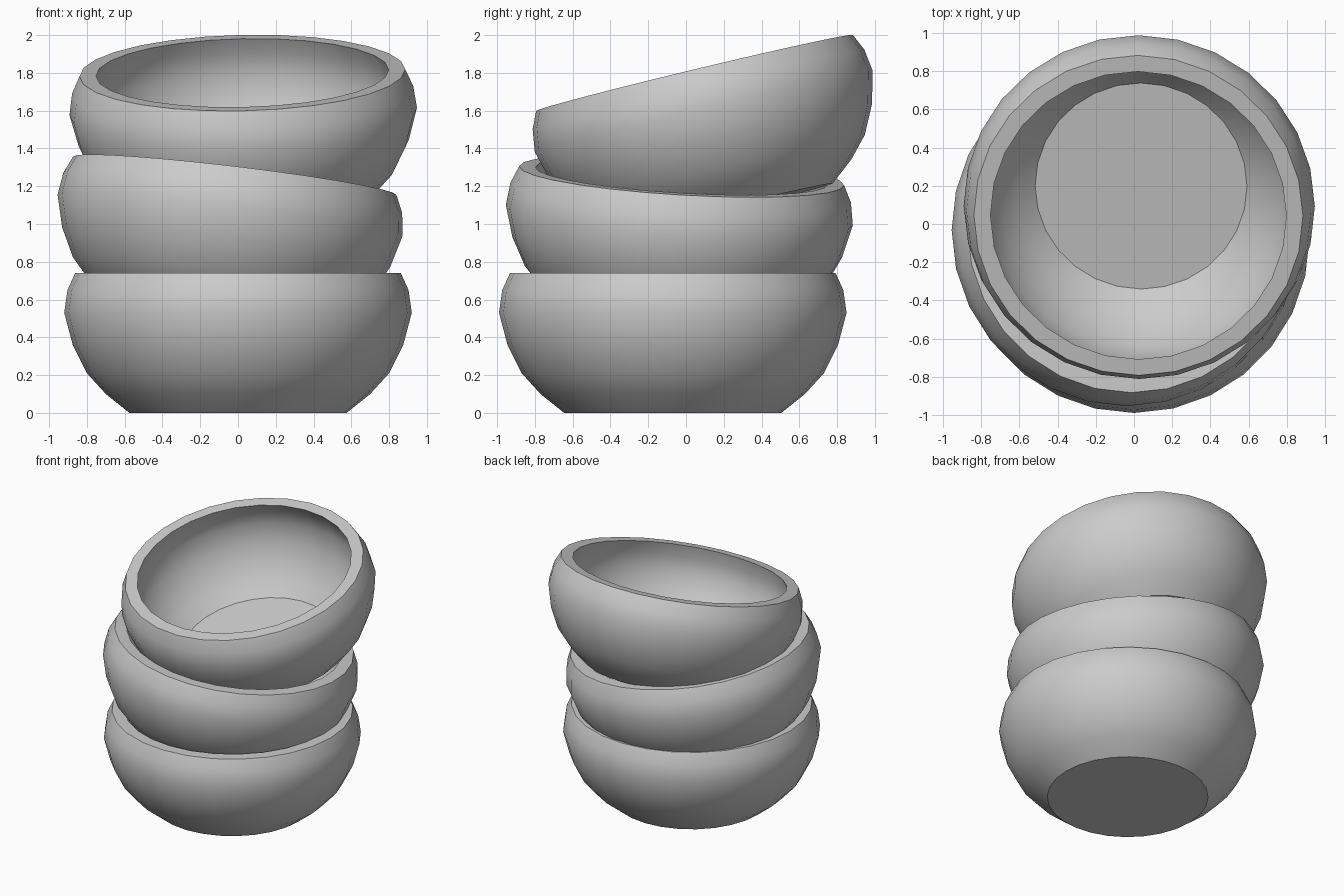
import bpy, bmesh, math
from mathutils import Vector

if "Cube" in bpy.data.objects:
    bpy.data.objects.remove(bpy.data.objects["Cube"])

SIDES = 28
HEIGHT = 0.74

# Closed bowl section (radius, height): outer wall up, over the rim, inner wall down
PROFILE = [(0.575, 0), (0.70, 0.10), (0.80, 0.21), (0.875, 0.36), (0.92, 0.53),
           (0.903, 0.65), (0.862, 0.74),
           (0.775, 0.74), (0.815, 0.65), (0.835, 0.53), (0.797, 0.39),
           (0.735, 0.265), (0.65, 0.165), (0.555, 0.08)]


def bowl(name, rim_centre, slope_x, slope_y):
    """Lathe the section; origin sits at the rim centre, tilted by the rim slopes."""
    bm = bmesh.new()
    rings = []
    for r, z in PROFILE:
        rings.append([bm.verts.new((r * math.sin(2 * math.pi * i / SIDES),
                                    -r * math.cos(2 * math.pi * i / SIDES),
                                    z - HEIGHT)) for i in range(SIDES)])
    for a, b in zip(rings, rings[1:]):
        for i in range(SIDES):
            j = (i + 1) % SIDES
            bm.faces.new((a[i], a[j], b[j], b[i]))
    bm.faces.new(rings[0][::-1])   # underside
    bm.faces.new(rings[-1])        # inner floor
    bmesh.ops.recalc_face_normals(bm, faces=bm.faces)
    mesh = bpy.data.meshes.new(name)
    bm.to_mesh(mesh)
    bm.free()
    obj = bpy.data.objects.new(name, mesh)
    bpy.context.collection.objects.link(obj)
    obj.location = rim_centre
    axis = Vector((-slope_x, -slope_y, 1)).normalized()
    obj.rotation_mode = 'QUATERNION'
    obj.rotation_quaternion = Vector((0, 0, 1)).rotation_difference(axis)
    bpy.ops.object.select_all(action='DESELECT')
    obj.select_set(True)
    bpy.context.view_layer.objects.active = obj
    bpy.ops.object.shade_smooth_by_angle(angle=math.radians(30))
    return obj


# Stack of three bowls, the upper two leaning
bowl("bottom_bowl", (0, -0.07, HEIGHT), 0, 0)
bowl("middle_bowl", (-0.017, -0.023, 1.255), -0.119, -0.059)
bowl("top_bowl", (0.023, 0.045, 1.80), 0.022, 0.24)
